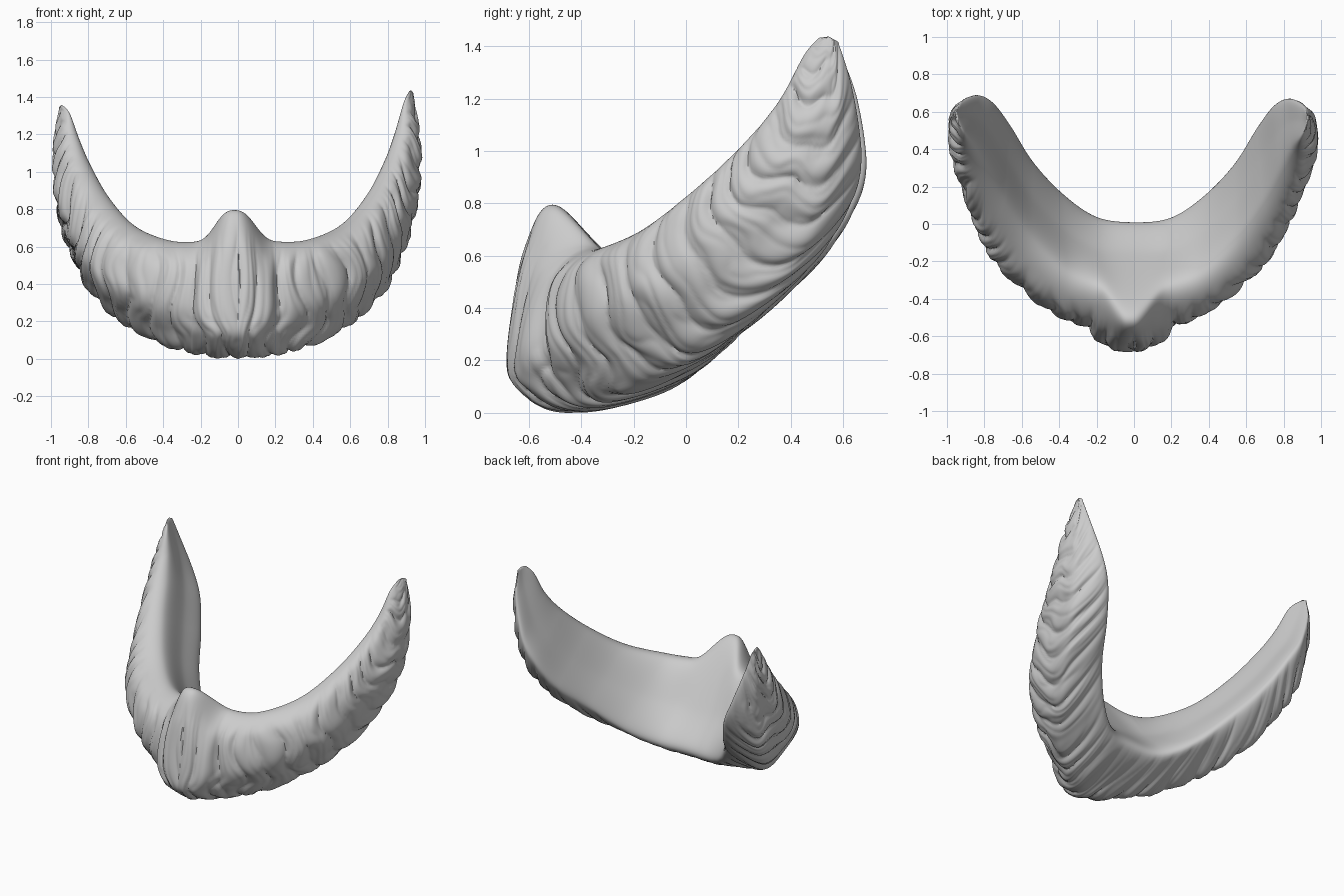
import bpy, bmesh, math
from mathutils import Vector, noise

cube = bpy.data.objects.get("Cube")
if cube:
    bpy.data.objects.remove(cube)

# Guide rails for one half, from the chin centre to the tip
TOP = [(0, -.34, .62), (.18, -.33, .625), (.36, -.26, .635), (.55, -.08, .72), (.69, .12, .88),
       (.785, .3, 1.06), (.84, .4, 1.21), (.885, .46, 1.37), (.915, .51, 1.435)]
OUTER = [(0, -.6, .24), (.2, -.565, .27), (.45, -.45, .34), (.69, -.25, .45), (.81, -.07, .57),
         (.895, .14, .75), (.965, .35, .97), (.965, .49, 1.23), (.93, .54, 1.43)]
BOTTOM = [(0, -.42, .01), (.21, -.33, .03), (.41, -.21, .09), (.6, .01, .2), (.76, .22, .36),
          (.86, .41, .56), (.93, .53, .8), (.955, .585, 1.15), (.935, .57, 1.425)]
REAR = [(0, 0, .14), (.2, .03, .16), (.38, .15, .26), (.54, .32, .44), (.66, .51, .62),
        (.75, .63, .81), (.83, .67, .98), (.905, .635, 1.24), (.925, .58, 1.42)]
LAST = len(TOP) - 1
RINGS, SIDES = 440, 98


def spline(a, b, c, d, t):
    return 0.5 * (2 * b + (c - a) * t + (2 * a - 5 * b + 4 * c - d) * t * t
                  + (3 * b - a - 3 * c + d) * t ** 3)


def rail_point(rail, s):
    def station(i):
        p = Vector(rail[min(abs(i), LAST)])
        if i < 0:
            p.x = -p.x
        return p
    i = min(math.floor(s), LAST - 1)
    return spline(*(station(i + k) for k in (-1, 0, 1, 2)), s - i)


def smooth(a, b, x):
    t = max(0, min(1, (x - a) / (b - a)))
    return t * t * (3 - 2 * t)


def section(s):
    """Control loop: top, upper front, outer, lower front, bottom, rear, inner."""
    top, outer, bottom, rear = (rail_point(r, s) for r in (TOP, OUTER, BOTTOM, REAR))
    # The right cheek is slightly fuller than the left
    arch = math.sin(math.pi * min(1, abs(s) / 6))
    outer += Vector((-.012, math.copysign(.014, s), 0)) * arch
    upper = (top + outer) / 2
    upper += 0.22 * (upper - (rear + bottom) / 2)
    lower = (outer + bottom) / 2
    lower += 0.12 * (lower - (top + rear) / 2)
    inner = (top + rear) / 2
    inner -= 0.02 * (outer - inner)
    # Central tuft: a rounded peak above a broad lobe
    x = outer.x + 0.02
    peak = math.exp(-(abs(x) / 0.14) ** 2.6)
    lobe = math.sqrt(max(0, 1 - (x / 0.22) ** 2))
    top += Vector((0, -.14, .17)) * peak
    upper += Vector((0, -.06, .12)) * peak + Vector((0, -.03, 0)) * lobe
    outer += Vector((0, -.08, 0)) * lobe
    lower += Vector((0, -.08, 0)) * lobe
    return [top, upper, outer, lower, bottom, rear, inner]


def strand_height(s, v):
    """Rounded locks split by sharp creases, only on the outer side."""
    mask = smooth(0.5, 1.5, v) * (1 - smooth(4.1, 5.1, v))
    mask *= 1 - 0.8 * smooth(LAST - 1.5, LAST, abs(s))
    warp = noise.noise(Vector((s * 0.8, v * 0.7, 3)))
    fine = noise.noise(Vector((s * 2.5, v * 0.9, 9)))
    # Locks gather under the chin and lie level across the arms
    phase = abs(s) * 1.9 + 0.3 * (v - 2) * (1 - abs(s) / 2.4) + 0.8 * warp
    lock = abs(math.sin(math.pi * phase)) ** 0.7 - 0.65
    strand = abs(math.sin(math.pi * (phase * 2.3 + fine))) - 0.6
    return mask * (0.022 * lock + 0.005 * strand + 0.008 * fine)


# Beard: lofted rings from tip to tip
bm = bmesh.new()
rings, heights = [], []
for r in range(RINGS + 1):
    s = LAST * (2 * r / RINGS - 1)
    loop = section(s)
    n = len(loop)
    ring = []
    for k in range(SIDES):
        v = n * k / SIDES
        i = int(v)
        p = spline(*(loop[(i + j) % n] for j in (-1, 0, 1, 2)), v - i)
        # The right arm ends a little lower and further back
        if s < 0:
            t = -s / LAST
            p.x -= 0.02 * t ** 3
            p.y += 0.025 * t
            p.z *= 1 - 0.055 * t * t
        ring.append(bm.verts.new(p))
        heights.append(strand_height(s, v))
    rings.append(ring)
for a, b in zip(rings, rings[1:]):
    for k in range(SIDES):
        m = (k + 1) % SIDES
        bm.faces.new((a[k], a[m], b[m], b[k]))

# Rounded ends on both tips
for ring in (rings[0], rings[-1]):
    centre = sum((v.co for v in ring), Vector()) / SIDES
    tip = bm.verts.new(centre + Vector((0, 0, .012)))
    heights.append(0)
    for k in range(SIDES):
        bm.faces.new((ring[k], ring[(k + 1) % SIDES], tip))
bmesh.ops.recalc_face_normals(bm, faces=bm.faces)
bm.normal_update()

# Push the locks out along the surface
moves = [v.normal * h for v, h in zip(bm.verts, heights)]
for v, move in zip(bm.verts, moves):
    v.co += move
low = min(v.co.z for v in bm.verts)
for v in bm.verts:
    v.co.z -= low

mesh = bpy.data.meshes.new("beard")
bm.to_mesh(mesh)
bm.free()
beard = bpy.data.objects.new("beard", mesh)
bpy.context.collection.objects.link(beard)

grey = bpy.data.materials.new("plain grey")
grey.use_nodes = True
grey.diffuse_color = (0.6, 0.6, 0.6, 1)
grey.node_tree.nodes["Principled BSDF"].inputs["Base Color"].default_value = (0.6, 0.6, 0.6, 1)
mesh.materials.append(grey)

bpy.context.view_layer.objects.active = beard
beard.select_set(True)
bpy.ops.object.shade_smooth_by_angle(angle=math.radians(60))
